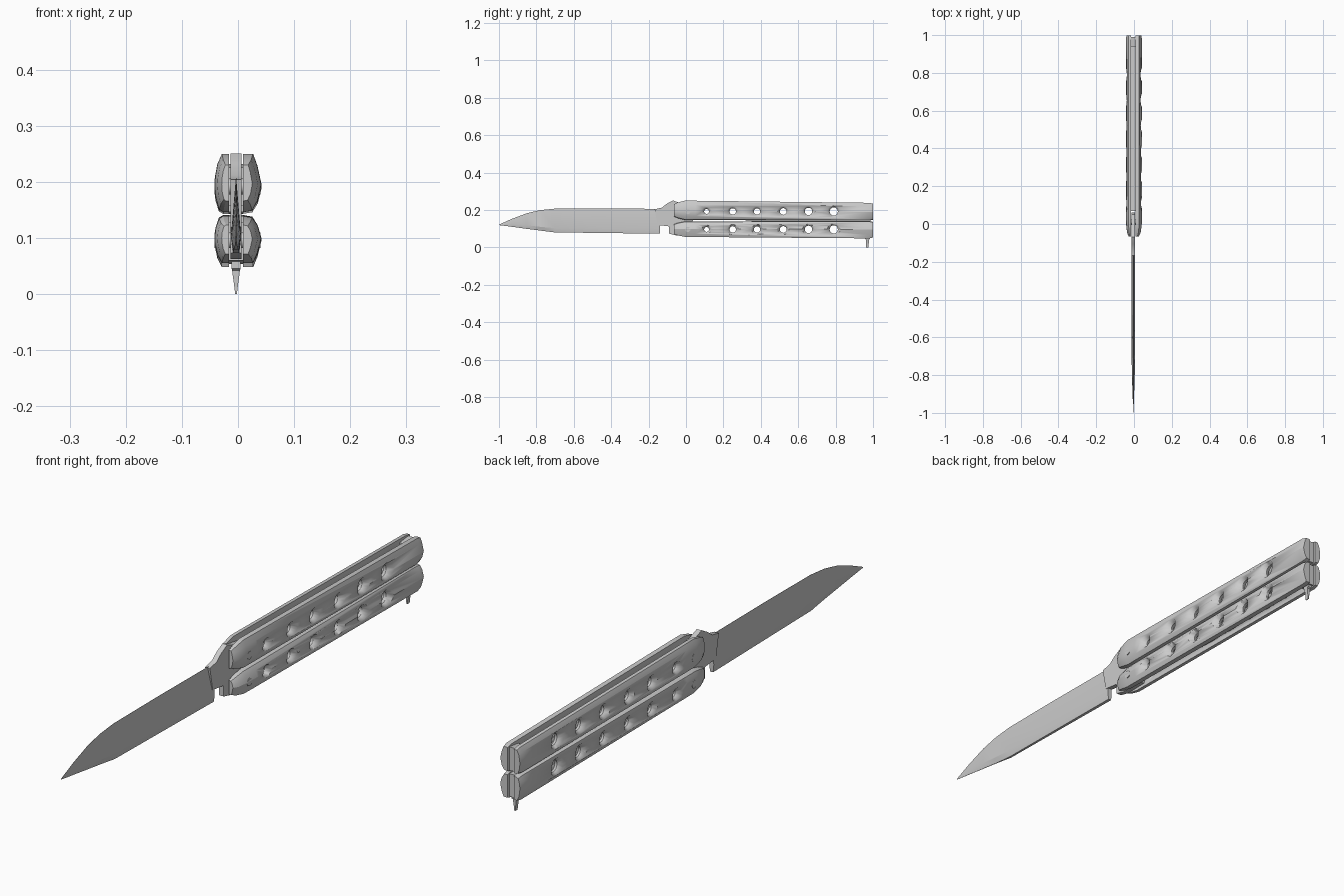
import bpy, bmesh, math

if "Cube" in bpy.data.objects:
    bpy.data.objects.remove(bpy.data.objects["Cube"])

MID = -0.0035      # centre plane of blade and handle channels
GAP = 0.0125       # half width of a channel


def add_mesh(name, bm, angle=30):
    bmesh.ops.remove_doubles(bm, verts=bm.verts, dist=1e-5)
    bmesh.ops.recalc_face_normals(bm, faces=bm.faces)
    me = bpy.data.meshes.new(name)
    bm.to_mesh(me)
    bm.free()
    ob = bpy.data.objects.new(name, me)
    bpy.context.collection.objects.link(ob)
    smooth(ob, angle)
    return ob


def smooth(ob, angle):
    bpy.ops.object.select_all(action='DESELECT')
    ob.select_set(True)
    bpy.context.view_layer.objects.active = ob
    bpy.ops.object.shade_smooth_by_angle(angle=math.radians(angle))


def loft(bm, rings):
    """Skin closed rings of points and cap both ends."""
    loops = [[bm.verts.new(p) for p in ring] for ring in rings]
    n = len(loops[0])
    for a, b in zip(loops, loops[1:]):
        for i in range(n):
            j = (i + 1) % n
            bm.faces.new((a[i], a[j], b[j], b[i]))
    bm.faces.new(loops[0])
    bm.faces.new(loops[-1])


def plate(name, profile, half):
    """Extrude a y/z profile to either side of the centre plane."""
    bm = bmesh.new()
    loft(bm, [[(MID + s * half, y, z) for y, z in profile] for s in (-1, 1)])
    return add_mesh(name, bm)


def pin(name, y, z, radius, x0, x1, sides=16):
    bm = bmesh.new()
    ang = [2 * math.pi * i / sides for i in range(sides)]
    loft(bm, [[(x, y + radius * math.cos(a), z + radius * math.sin(a)) for a in ang]
              for x in (x0, x1)])
    return add_mesh(name, bm)


# Blade: ground to an edge on top, bevelled spine below
# y, edge z, grind line z, spine z, half width at grind, half width at spine
stations = [(-0.999, 0.122, 0.1205, 0.119, 0.0004, 0.0002),
            (-0.93, 0.153, 0.124, 0.110, 0.003, 0.0004),
            (-0.85, 0.183, 0.118, 0.099, 0.006, 0.0006),
            (-0.78, 0.199, 0.110, 0.090, 0.008, 0.001),
            (-0.70, 0.207, 0.103, 0.080, 0.009, 0.004),
            (-0.45, 0.208, 0.101, 0.077, 0.009, 0.005),
            (-0.14, 0.206, 0.100, 0.073, 0.009, 0.006)]
bm = bmesh.new()
loft(bm, [[(MID + 0.0003, y, e), (MID + w, y, g), (MID + s, y, b),
           (MID - s, y, b), (MID - w, y, g), (MID - 0.0003, y, e)]
          for y, e, g, b, w, s in stations])
add_mesh("blade", bm, 20)

# Tang with the raised shoulder
plate("tang", [(-0.168, 0.204), (-0.13, 0.212), (-0.105, 0.232), (-0.07, 0.251),
               (-0.03, 0.236), (0.05, 0.225), (0.06, 0.19), (0.035, 0.14),
               (0.06, 0.095), (0.04, 0.065), (-0.05, 0.063), (-0.09, 0.073),
               (-0.09, 0.112), (-0.152, 0.120)], 0.0095)

# Scale cross-sections: (depth outwards, height), both 0..1
SECTION = {1: [(0, 0), (0.55, 0.0), (0.78, 0.2), (1, 0.52), (0.8, 0.8), (0.5, 0.97), (0, 1)],
           -1: [(0, 0), (0.5, 0.0), (0.8, 0.17), (0.96, 0.38), (1, 0.55),
                (0.93, 0.75), (0.7, 0.95), (0.4, 1), (0, 1)]}
HOLES = [(0.11, 0.013), (0.25, 0.017), (0.38, 0.017),
         (0.52, 0.018), (0.655, 0.020), (0.79, 0.022)]


def hole_cutter(z):
    """Row of countersunk through holes."""
    bm = bmesh.new()
    for y, r in HOLES:
        ang = [2 * math.pi * i / 16 for i in range(16)]
        loft(bm, [[(x, y + q * math.cos(a), z + q * math.sin(a)) for a in ang]
                  for x, q in ((-0.06, r + 0.025), (-0.025, r), (0.02, r), (0.06, r + 0.025))])
    return add_mesh("hole_cutter", bm)


def handle(label, front, back, hole_z, flip):
    """front/back give (outer z, inner z) at the pivot end and the tail end."""
    cutter = hole_cutter(hole_z)
    for side, word in ((1, "right"), (-1, "left")):
        inner, outer = MID + side * GAP, side * 0.042
        rings = []
        # y, height factor, depth factor
        for y, h, d in ((-0.065, 0.62, 0.5), (-0.045, 0.8, 0.8), (-0.005, 1, 0.97),
                        (0.05, 1, 1), (0.98, 1, 1), (0.999, 0.9, 0.9)):
            t = max(0, min(1, y))
            zo = front[0] + (back[0] - front[0]) * t
            zi = front[1] + (back[1] - front[1]) * t
            mid, half = (zo + zi) / 2, (zi - zo) / 2 * h
            rings.append([(inner + (outer - inner) * u * d, y, mid + half * (2 * v - 1))
                          for u, v in SECTION[side]])
        bm = bmesh.new()
        loft(bm, rings)
        ob = add_mesh(f"{label}_handle_{word}_scale", bm)
        mod = ob.modifiers.new("holes", 'BOOLEAN')
        mod.object = cutter
        mod.solver = 'EXACT'
        smooth(ob, 25)
        bpy.ops.object.modifier_apply(modifier="holes")
    bpy.data.objects.remove(cutter)

    # Channel floor, tail spacer and pivot pin
    zi, zo = front[1], back[0]
    plate(f"{label}_channel_floor", [(0.07, zi), (0.97, back[1]),
                                     (0.97, back[1] + flip * 0.012), (0.07, zi + flip * 0.012)], 0.0127)
    plate(f"{label}_tail_spacer", [(0.94, zo - flip * 0.012), (0.99, zo - flip * 0.006),
                                   (0.99, back[1] + flip * 0.005), (0.94, back[1] + flip * 0.005)], 0.0127)
    pin(f"{label}_pivot_pin", 0.01, hole_z, 0.014, -0.0415, 0.0405)


handle("upper", (0.250, 0.146), (0.238, 0.143), 0.192, 1)
handle("lower", (0.056, 0.139), (0.048, 0.141), 0.096, -1)

# Latch hanging below the tail of the lower handle
bm = bmesh.new()
loft(bm, [[(MID + sx * w, 0.97 + sy * d, z) for sx, sy in ((-1, -1), (1, -1), (1, 1), (-1, 1))]
          for z, w, d in ((0.0, 0.0015, 0.007), (0.02, 0.004, 0.007),
                          (0.042, 0.007, 0.008), (0.046, 0.008, 0.013), (0.08, 0.008, 0.013))])
add_mesh("latch", bm)
